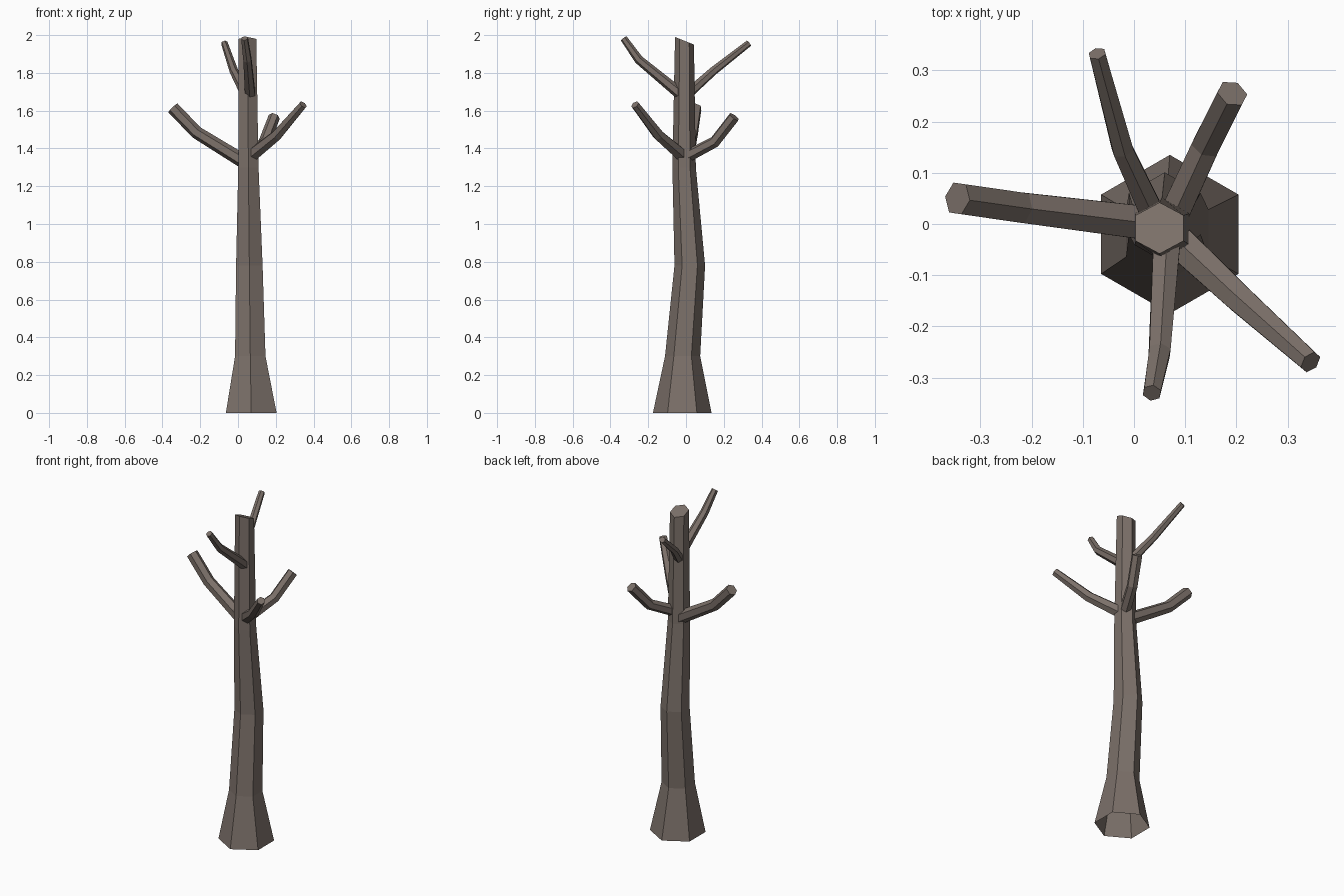
import bpy, bmesh, math
from mathutils import Vector

cube = bpy.data.objects.get("Cube")
if cube:
    bpy.data.objects.remove(cube, do_unlink=True)

bark = bpy.data.materials.new("grey_brown_bark")
bark.use_nodes = True
colour = (0.20, 0.163, 0.142, 1)
bark.diffuse_color = colour
bark.node_tree.nodes["Principled BSDF"].inputs["Base Color"].default_value = colour


def hex_tube(name, path, normals, up):
    """Six-sided tapering tube through (x, y, z, radius) points, capped at the far end."""
    bm = bmesh.new()
    rings = []
    for (x, y, z, r), n in zip(path, normals):
        n = n.normalized()
        v_axis = (up - n * up.dot(n)).normalized()
        u_axis = v_axis.cross(n)
        angles = [math.tau * i / 6 for i in range(6)]
        rings.append([bm.verts.new(Vector((x, y, z)) + r * (v_axis * math.cos(a) + u_axis * math.sin(a)))
                      for a in angles])
    for low, high in zip(rings, rings[1:]):
        for i in range(6):
            j = (i + 1) % 6
            bm.faces.new((low[i], low[j], high[j], high[i]))
    bm.faces.new(rings[-1])
    bmesh.ops.recalc_face_normals(bm, faces=bm.faces)
    mesh = bpy.data.meshes.new(name)
    bm.to_mesh(mesh)
    bm.free()
    mesh.materials.append(bark)
    obj = bpy.data.objects.new(name, mesh)
    bpy.context.collection.objects.link(obj)
    return obj


# Trunk: flared foot, gentle bend, slanted cut at the top
trunk = [(0.07, -0.02, 0, 0.155), (0.065, -0.018, 0.3, 0.093), (0.06, 0.02, 0.78, 0.081),
         (0.055, -0.01, 1.3, 0.062), (0.05, -0.008, 1.97, 0.054)]
z_axis = Vector((0, 0, 1))
hex_tube("trunk", trunk, [z_axis] * 4 + [Vector((0, 0.4, 1))], Vector((0, 1, 0)))

# Branches: each bends once on its way up and out
branches = {
    "lower_right_branch": [(0.04, 0.0, 1.325, 0.038), (-0.22, 0.032, 1.485, 0.034), (-0.345, 0.05, 1.615, 0.034)],
    "lower_left_front_branch": [(0.05, 0.0, 1.345, 0.038), (0.205, -0.145, 1.47, 0.031), (0.345, -0.27, 1.632, 0.023)],
    "lower_left_back_branch": [(0.07, 0.0, 1.355, 0.033), (0.14, 0.152, 1.435, 0.031), (0.192, 0.255, 1.567, 0.031)],
    "upper_front_branch": [(0.065, -0.02, 1.68, 0.031), (0.05, -0.25, 1.87, 0.024), (0.035, -0.33, 1.983, 0.019)],
    "upper_back_branch": [(0.045, 0.0, 1.68, 0.028), (-0.022, 0.145, 1.81, 0.023), (-0.072, 0.333, 1.957, 0.018)],
}
for name, path in branches.items():
    a, b, c = (Vector(p[:3]) for p in path)
    first, last = (b - a).normalized(), (c - b).normalized()
    hex_tube(name, path, [first, first + last, last], z_axis)
